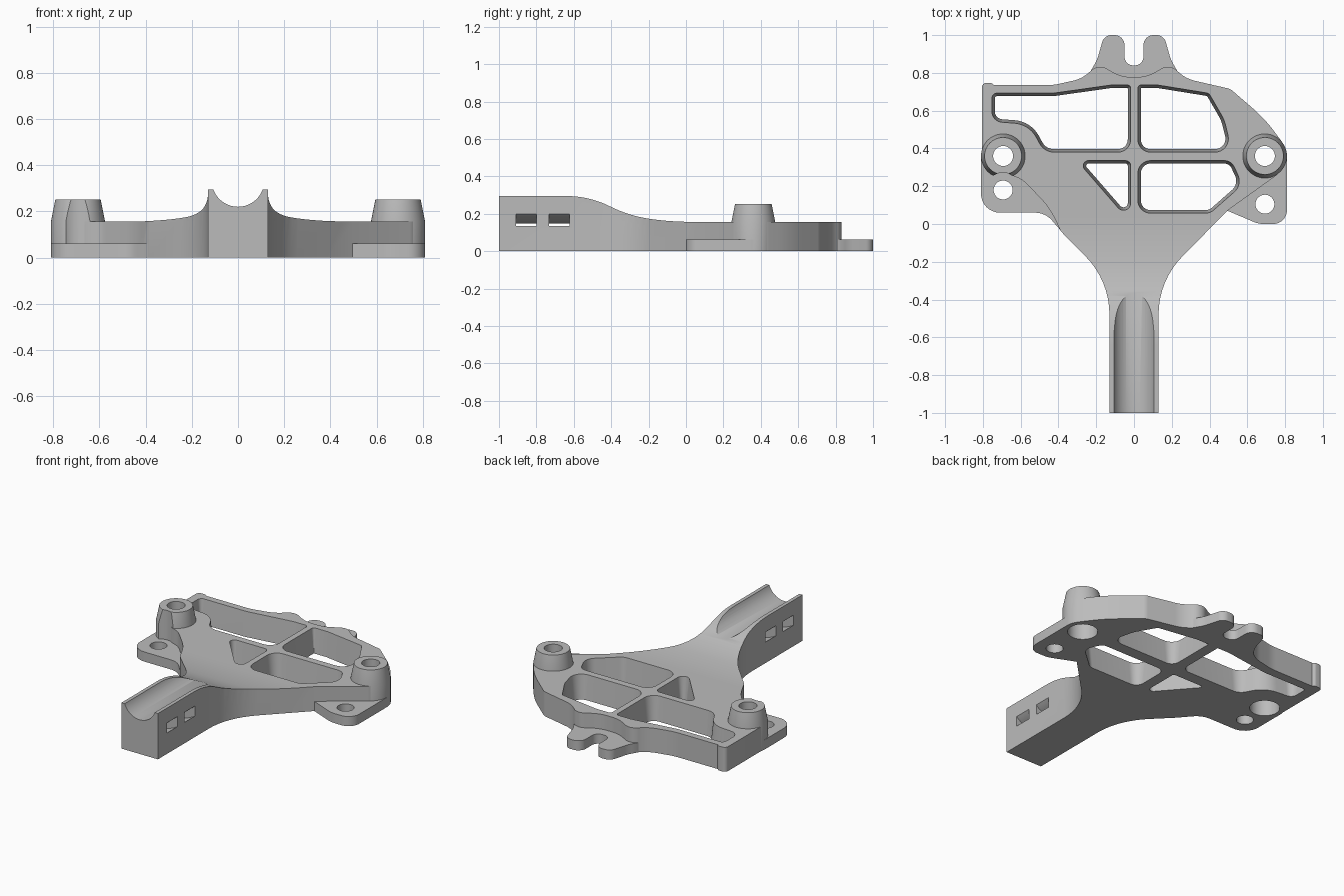
import bpy, bmesh, math
from mathutils import Vector

if "Cube" in bpy.data.objects:
    bpy.data.objects.remove(bpy.data.objects["Cube"], do_unlink=True)

grey = bpy.data.materials.new("light grey plastic")
grey.use_nodes = True
grey.diffuse_color = (0.5, 0.5, 0.5, 1)
grey.node_tree.nodes["Principled BSDF"].inputs["Base Color"].default_value = (0.5, 0.5, 0.5, 1)

# Heights shared by the parts
BODY, LOW, BOSS, ARM = 0.157, 0.062, 0.252, 0.295


def rounded(points, steps=8):
    """Outline from (x, y, radius) corners, each replaced by an arc."""
    out, n = [], len(points)
    for i, p in enumerate(points):
        c = Vector(p[:2])
        r = p[2] if len(p) > 2 else 0
        a, b = Vector(points[i - 1][:2]) - c, Vector(points[(i + 1) % n][:2]) - c
        turn = math.pi - a.angle(b)
        if r == 0 or turn < 0.01:
            out.append(c)
            continue
        t = min(r * math.tan(turn / 2), 0.49 * a.length, 0.49 * b.length)
        start, end, w = c + a.normalized() * t, c + b.normalized() * t, math.cos(turn / 2)
        for k in range(steps + 1):
            s = k / steps
            f, g, h = (1 - s) ** 2, 2 * s * (1 - s) * w, s * s
            out.append((start * f + c * g + end * h) / (f + g + h))
    return out


def offset(pts, d):
    """Move a closed outline outwards by d."""
    n = len(pts)
    area = sum(pts[i - 1].cross(pts[i]) for i in range(n))
    sign = d if area > 0 else -d
    out = []
    for i, p in enumerate(pts):
        tangent = (p - pts[i - 1]).normalized() + (pts[(i + 1) % n] - p).normalized()
        tangent.normalize()
        out.append(p + Vector((tangent.y, -tangent.x)) * sign)
    return out


def loft(name, rings):
    """Closed solid through rings of equal length."""
    bm = bmesh.new()
    rows = [[bm.verts.new(co) for co in ring] for ring in rings]
    n = len(rows[0])
    for lower, upper in zip(rows, rows[1:]):
        for i in range(n):
            j = (i + 1) % n
            bm.faces.new((lower[i], lower[j], upper[j], upper[i]))
    bm.faces.new(rows[0][::-1])
    bm.faces.new(rows[-1])
    bmesh.ops.recalc_face_normals(bm, faces=bm.faces)
    mesh = bpy.data.meshes.new(name)
    bm.to_mesh(mesh)
    bm.free()
    mesh.materials.append(grey)
    obj = bpy.data.objects.new(name, mesh)
    bpy.context.collection.objects.link(obj)
    return obj


AXES = {"z": lambda u, v, w: (u, v, w),
        "x": lambda u, v, w: (w, u, v),
        "y": lambda u, v, w: (u, w, v)}


def prism(name, pts, lo, hi, axis="z", draft=0):
    place = AXES[axis]
    ends = [(offset(pts, -draft), lo), (offset(pts, draft), hi)] if draft else [(pts, lo), (pts, hi)]
    return loft(name, [[place(p.x, p.y, w) for p in ring] for ring, w in ends])


def arc(cx, cy, r, start, end, steps):
    return [Vector((cx + r * math.cos(a), cy + r * math.sin(a)))
            for a in (math.radians(start + (end - start) * k / steps) for k in range(steps + 1))]


def lathe(name, x, y, profile):
    return loft(name, [[(p.x, p.y, z) for p in arc(x, y, r, 0, 360, 48)[:-1]] for r, z in profile])


def cut(obj, cutters):
    bpy.context.view_layer.objects.active = obj
    for cutter in cutters:
        mod = obj.modifiers.new("cut", "BOOLEAN")
        mod.operation, mod.solver, mod.object = "DIFFERENCE", "EXACT", cutter
        bpy.ops.object.modifier_apply(modifier=mod.name)


# Main body outline, anticlockwise from the end of the arm
body = prism("body", rounded([
    (-0.13, -1), (0.13, -1), (0.13, -0.3, 0.48), (0.386, -0.04), (0.5, 0.075),
    (0.765, 0.265, 0.1), (0.806, 0.36, 0.1), (0.795, 0.42, 0.2), (0.69, 0.56, 0.8),
    (0.51, 0.715, 0.06), (0.27, 0.77, 0.3), (0.19, 0.85, 0.07), (0.07, 0.778, 0.2),
    (-0.07, 0.778, 0.2), (-0.19, 0.85, 0.07), (-0.27, 0.77, 0.3), (-0.43, 0.735, 0.3),
    (-0.74, 0.735), (-0.755, 0.747, 0.02), (-0.806, 0.747, 0.03), (-0.806, 0.36),
    (-0.7, 0.29), (-0.65, 0.258), (-0.59, 0.235, 0.15), (-0.45, 0.09, 0.4),
    (-0.386, -0.04), (-0.13, -0.3, 0.48)]), 0, 0.35)

# Top surface sweeping from the high arm down to the flat plate
top_sweep = prism("top_sweep", rounded([
    (-1.1, ARM), (-0.52, ARM, 9), (-0.3, 0.188, 9), (-0.08, BODY, 9),
    (1.1, BODY), (1.1, 0.5), (-1.1, 0.5)], 12), -1, 1, "x")

# Round channel in the arm and the curved strap tunnels beneath it
CZ = 0.334
channel = prism("channel", arc(0, CZ, 0.114, 0, 360, 48)[:-1], -1.1, 0, "y")
band = arc(0, CZ, 0.238, 190, 350, 32) + arc(0, CZ, 0.187, 350, 190, 32)
tunnels = [prism("strap_tunnel", band, y, y + 0.11, "y") for y in (-0.91, -0.732)]

# Drafted openings through the plate
openings = [
    [(-0.745, 0.685, 0.02), (-0.425, 0.685), (-0.12, 0.728), (-0.025, 0.728, 0.01),
     (-0.025, 0.388, 0.06), (-0.47, 0.388, 0.08), (-0.55, 0.535, 0.15),
     (-0.745, 0.55, 0.05)],
    [(0.028, 0.728, 0.01), (0.125, 0.728), (0.392, 0.685, 0.02), (0.47, 0.55, 0.2),
     (0.51, 0.388, 0.1), (0.028, 0.388, 0.06)],
    [(-0.025, 0.328, 0.02), (-0.285, 0.328, 0.02), (-0.065, 0.075, 0.04), (-0.025, 0.09, 0.03)],
    [(0.028, 0.328, 0.06), (0.51, 0.328, 0.05), (0.565, 0.21, 0.07),
     (0.4, 0.065, 0.06), (0.028, 0.065, 0.06)]]
windows = [prism("opening", rounded(o), -0.01, 0.17, draft=0.009) for o in openings]

# Drilled holes: stepped through the bosses, plain through the ears
BX, BY = 0.693, 0.36
drills = [lathe("boss_drill", s * BX, BY, [(0.088, -0.05), (0.088, 0.12), (0.053, 0.12), (0.053, 0.4)])
          for s in (-1, 1)]
ear_drills = [lathe("ear_drill", x, y, [(0.05, -0.05), (0.05, 0.1)])
              for x, y in ((-BX, 0.18), (BX, 0.105))]
screw_relief = lathe("screw_relief", -BX, 0.18, [(0.092, LOW), (0.092, 0.4)])

cut(body, [top_sweep, channel] + tunnels + windows + drills)

# Tapered bosses
bosses = [lathe(name, s * BX, BY, [(0.117, 0), (0.117, BODY), (0.098, BOSS)])
          for name, s in (("right_boss", -1), ("left_boss", 1))]
cut(bosses[0], [screw_relief, drills[0]])
cut(bosses[1], [drills[1]])

# Low mounting ears beside the arm
right_ear = prism("right_ear", rounded([
    (-0.81, BY), (-0.81, 0.06, 0.1), (-0.47, 0.06, 0.12), (-0.383, -0.04),
    (-0.4, 0.2), (-0.6, BY)]), 0, LOW)
left_ear = prism("left_ear", rounded([
    (0.81, BY), (0.81, 0, 0.115), (0.66, 0, 0.15), (0.495, 0.07), (0.6, 0.2), (0.65, BY)]), 0, LOW)
cut(right_ear, [drills[0], ear_drills[0]])
cut(left_ear, [drills[1], ear_drills[1]])

# Forked hook plate at the back
half = [(0.235, 0.765), (0.235, 0.8), (0.195, 0.87, 0.2), (0.158, 1, 0.05),
        (0.05, 1, 0.054), (0.05, 0.84, 0.045)]
fork = prism("rear_fork", rounded(half + [(-p[0], *p[1:]) for p in reversed(half)]), 0, LOW)

# Remove the cutters, then smooth the curved walls
for cutter in [top_sweep, channel, screw_relief] + tunnels + windows + drills + ear_drills:
    bpy.data.objects.remove(cutter, do_unlink=True)
bpy.ops.object.select_all(action="DESELECT")
for part in [body, right_ear, left_ear, fork] + bosses:
    part.select_set(True)
bpy.context.view_layer.objects.active = body
bpy.ops.object.shade_smooth_by_angle(angle=math.radians(30))
